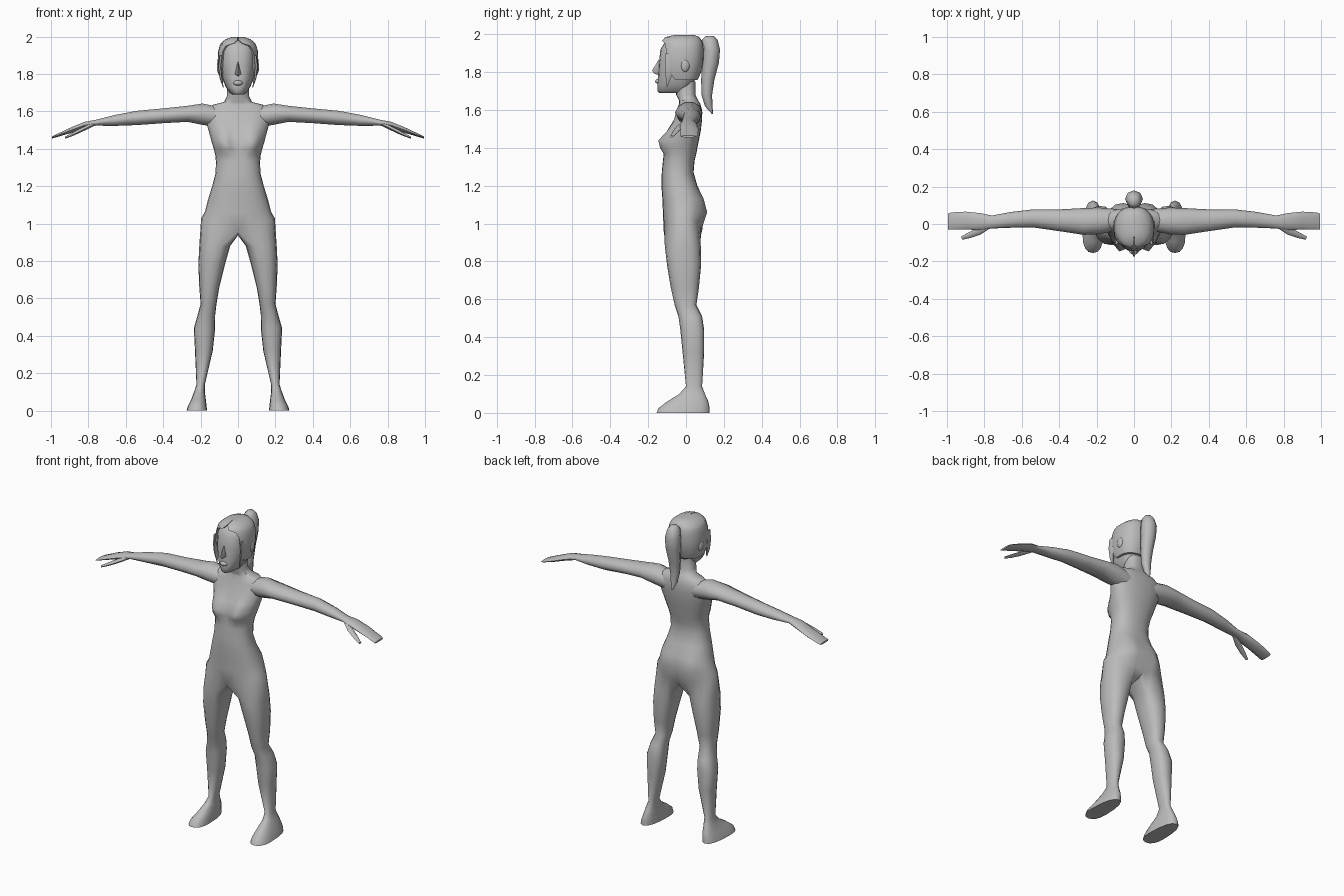
import bpy, bmesh, math
from math import sin, cos, pi, exp, radians
from mathutils import Vector

if "Cube" in bpy.data.objects:
    bpy.data.objects.remove(bpy.data.objects["Cube"])

grey = bpy.data.materials.new("plain grey")
grey.diffuse_color = (0.5, 0.5, 0.5, 1)
grey.use_nodes = True
grey.node_tree.nodes["Principled BSDF"].inputs["Base Color"].default_value = grey.diffuse_color


def spow(v, e):
    return math.copysign(abs(v) ** e, v)


def finish(name, bm, angle=60):
    """Turn a bmesh into a smooth shaded object."""
    bmesh.ops.remove_doubles(bm, verts=bm.verts, dist=0.0002)
    bmesh.ops.recalc_face_normals(bm, faces=bm.faces)
    me = bpy.data.meshes.new(name)
    bm.to_mesh(me)
    bm.free()
    me.materials.append(grey)
    ob = bpy.data.objects.new(name, me)
    bpy.context.collection.objects.link(ob)
    bpy.ops.object.select_all(action='DESELECT')
    ob.select_set(True)
    bpy.context.view_layer.objects.active = ob
    bpy.ops.object.shade_smooth_by_angle(angle=radians(angle))
    return ob


def bridge(bm, rings, loop=True, caps=(True, True)):
    """Skin a list of point rings with quads."""
    vs = [[bm.verts.new(p) for p in r] for r in rings]
    n = len(vs[0])
    for a, b in zip(vs, vs[1:]):
        for i in range(n if loop else n - 1):
            j = (i + 1) % n
            bm.faces.new((a[i], a[j], b[j], b[i]))
    if caps[0]:
        bm.faces.new(vs[0])
    if caps[1]:
        bm.faces.new(vs[-1])


def loft(name, rings, **kw):
    bm = bmesh.new()
    bridge(bm, rings, **kw)
    return finish(name, bm)


def section(angles, z, xi, xo, yf, yb, yc, e=0.85):
    """Horizontal outline; angle 0 is the front, 90 degrees the outer side."""
    cx, w = (xi + xo) / 2, (xo - xi) / 2
    pts = []
    for t in angles:
        c = spow(cos(t), e)
        y = yc - c * ((yc - yf) if c > 0 else (yb - yc))
        pts.append(Vector((cx + w * spow(sin(t), e), y, z)))
    return pts


def bumped(p):
    """Swell the chest and the seat on each side of the middle line."""
    s = 0.04 if p.z < 1.425 else 0.07
    ax = abs(p.x)
    if p.y < 0:
        p.y -= 0.062 * exp(-((ax - 0.075) / 0.047) ** 2 - ((p.z - 1.425) / s) ** 2)
    elif p.z < 1.3:
        p.y += 0.025 * exp(-((ax - 0.08) / 0.05) ** 2 - ((p.z - 1.06) / 0.07) ** 2)
    return p


# ---- body: half torso and leg, built for each side and welded ----
torso = [  # z, half width, front, back
    (0.96, .197, -.118, .085), (1.06, .178, -.122, .095), (1.13, .160, -.125, .09),
    (1.20, .138, -.130, .06), (1.27, .120, -.128, .04), (1.33, .118, -.122, .045),
    (1.37, .122, -.115, .055), (1.40, .130, -.105, .06), (1.44, .142, -.097, .068),
    (1.49, .155, -.083, .078), (1.55, .172, -.063, .085), (1.60, .172, -.048, .085),
    (1.635, .135, -.036, .075), (1.65, .075, -.036, .065), (1.68, .060, -.052, .05),
    (1.75, .056, -.05, .05)]
leg = [  # z, inner x, outer x, front, back, widest y
    (.88, .042, .207, -.112, .078, -.01), (.78, .070, .212, -.10, .08, -.01),
    (.66, .100, .207, -.08, .068, 0), (.57, .115, .200, -.06, .055, 0),
    (.51, .122, .216, -.04, .085, .03), (.44, .122, .236, -.03, .096, .04),
    (.32, .135, .230, -.018, .096, .04), (.14, .177, .222, 0, .085, .04),
    (.10, .177, .235, -.035, .10, .04), (.06, .172, .25, -.10, .118, 0),
    (.025, .168, .268, -.145, .125, -.05), (0, .165, .275, -.155, .125, -.06)]
M = 12
half = [pi * k / M for k in range(M + 1)]
around = [radians(-45 + 270 * k / M) for k in range(M + 1)]
around += [radians(a) for a in (247.5, 270, 292.5)]
bm = bmesh.new()
for s in (1, -1):
    flip = lambda r: [Vector((p.x * s, p.y, p.z)) for p in r]
    up = [[bumped(p) for p in section(half, z, -w, w, f, b, (f + b) / 2)]
          for z, w, f, b in torso]
    for r in up:
        r[0].x = r[-1].x = 0
    for p, t in zip(up[0], half):
        p.z += 0.07 * sin(t)
    bridge(bm, [flip(r) for r in up], loop=False, caps=(False, False))
    crotch = [Vector((0, y, .937)) for y in (.045, 0, -.055)]
    down = [up[0] + crotch] + [section(around, *r) for r in leg]
    bridge(bm, [flip(r) for r in down], caps=(False, True))
finish("body", bm)

# ---- arms and thumbs ----
arm = [  # x, bottom, top, front, back
    (.09, 1.51, 1.625, -.035, .08), (.19, 1.525, 1.645, -.055, .088),
    (.27, 1.542, 1.632, -.058, .085), (.40, 1.535, 1.618, -.038, .078),
    (.54, 1.525, 1.605, -.018, .078), (.66, 1.521, 1.582, -.02, .064),
    (.76, 1.523, 1.556, -.024, .045), (.82, 1.507, 1.545, -.032, .058),
    (.90, 1.482, 1.512, -.03, .066), (.975, 1.460, 1.476, -.03, .062),
    (.995, 1.455, 1.466, -.03, .055)]
thumb = [(.77, 0, 1.535, .018), (.83, -.04, 1.505, .017),
         (.88, -.06, 1.48, .014), (.922, -.076, 1.46, .008)]
for s, side in ((1, "left"), (-1, "right")):
    rings = []
    for x, b, t, f, k in arm:
        rings.append([Vector((s * x, (f + k) / 2 + (k - f) / 2 * cos(a),
                              (b + t) / 2 + (t - b) / 2 * sin(a)))
                      for a in [2 * pi * i / 10 for i in range(10)]])
    loft(side + "_arm", rings)
    rings = [[Vector((s * (x + .5 * r * cos(a)), y + r * cos(a), z + .7 * r * sin(a)))
              for a in [2 * pi * i / 6 for i in range(6)]] for x, y, z, r in thumb]
    loft(side + "_thumb", rings)

# ---- head ----
full = [2 * pi * k / 20 for k in range(20)]
head = [  # z, half width, front, back
    (1.69, .03, -.14, -.06), (1.70, .045, -.15, -.01), (1.73, .066, -.152, .03),
    (1.78, .084, -.147, .06), (1.85, .092, -.143, .08), (1.92, .09, -.135, .085),
    (1.96, .078, -.112, .07), (1.98, .05, -.08, .05)]
loft("head", [section(full, z, -w, w, f, b, -.03) for z, w, f, b in head])


def hull(name, pts):
    b = bmesh.new()
    for p in pts:
        b.verts.new(p)
    bmesh.ops.convex_hull(b, input=b.verts)
    finish(name, b)


def blob(name, loc, size):
    b = bmesh.new()
    bmesh.ops.create_uvsphere(b, u_segments=10, v_segments=6, radius=1)
    bmesh.ops.scale(b, vec=size, verts=b.verts)
    bmesh.ops.translate(b, vec=loc, verts=b.verts)
    finish(name, b)


hull("nose", [(0, -.142, 1.87), (0, -.18, 1.808), (.018, -.14, 1.80), (-.018, -.14, 1.80),
              (0, -.165, 1.79), (0, -.13, 1.785)])
blob("lips", (0, -.147, 1.752), (.026, .016, .014))

# ---- hair: shell open at the face, closed over the crown ----
hair = [  # z, half width, front, back, opening in degrees
    (1.76, .09, -.14, .062, 75), (1.80, .104, -.142, .08, 62), (1.86, .109, -.142, .092, 52),
    (1.92, .107, -.138, .094, 47), (1.95, .099, -.132, .090, 38), (1.965, .092, -.128, .085, 10),
    (1.985, .068, -.11, .07, 1), (1.997, .035, -.06, .045, 1)]
rings = []
for z, w, f, b, o in hair:
    t0 = radians(o)
    ts = [t0 + (2 * pi - 2 * t0) * k / 20 for k in range(21)]
    r = section(ts, z, -w, w, f, b, -.02)
    tuck = [Vector((p.x * .8, p.y * .8 - .004, p.z)) for p in (r[0], r[-1])]
    rings.append([tuck[0]] + r + [tuck[1]])
loft("hair", rings, loop=False)

# ---- side locks and ears ----
for s, side in ((1, "left"), (-1, "right")):
    lock = [(1.90, .092, -.092, .02), (1.84, .098, -.09, .022),
            (1.78, .092, -.092, .018), (1.725, .078, -.10, .004)]
    loft(side + "_lock", [[Vector((s * (x + .4 * r * cos(a)), y + r * sin(a), z))
                           for a in [2 * pi * i / 6 for i in range(6)]] for z, x, y, r in lock])
    blob(side + "_ear", (s * .102, -.005, 1.835), (.012, .024, .034))

# ---- ponytail and its tie ----
tail = [  # z, centre y, depth, half width
    (1.99, .125, .022, .018), (1.97, .125, .042, .036), (1.92, .134, .046, .048),
    (1.85, .130, .044, .046), (1.76, .115, .035, .038), (1.68, .110, .028, .03),
    (1.62, .120, .02, .02), (1.58, .140, .004, .004)]
loft("ponytail", [[Vector((w * cos(a), y + d * sin(a), z))
                   for a in [2 * pi * i / 8 for i in range(8)]] for z, y, d, w in tail])
loft("hair_tie", [[Vector((.024 * cos(a), y, 1.93 + .024 * sin(a)))
                   for a in [2 * pi * i / 8 for i in range(8)]] for y in (.06, .12)])
